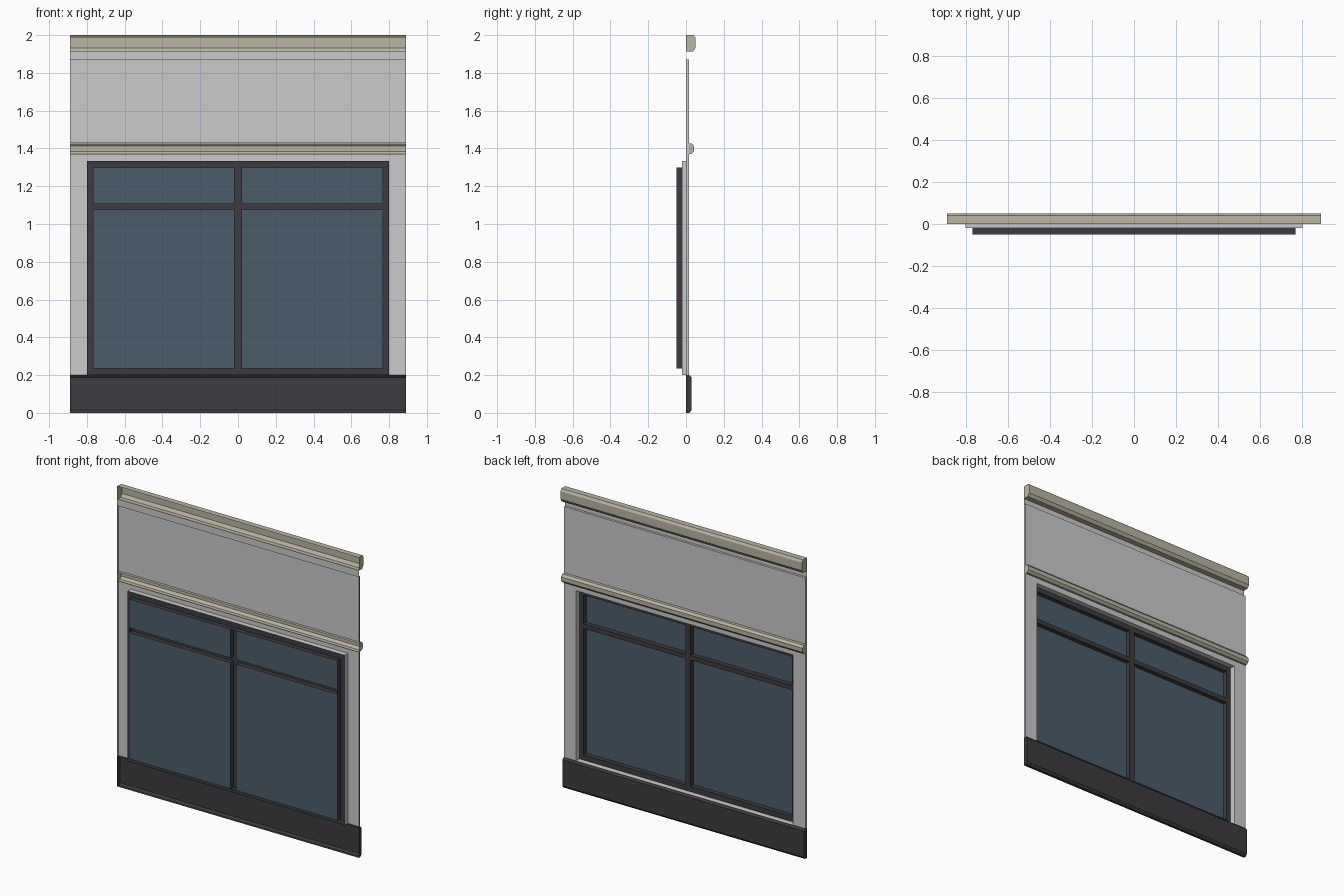
import bpy, bmesh

if "Cube" in bpy.data.objects:
    bpy.data.objects.remove(bpy.data.objects["Cube"])

W = 0.89                      # half width of the panel
OX, OZ0, OZ1 = 0.80, 0.20, 1.333   # window opening
GX, GZ0, GZ1 = 0.768, 0.235, 1.30  # glazed area
FACE, RING, PANE = 0.015, -0.02, -0.05  # depth of wall face, frame and glass


def material(name, rgb):
    m = bpy.data.materials.new(name)
    m.diffuse_color = (*rgb, 1)
    m.use_nodes = True
    m.node_tree.nodes["Principled BSDF"].inputs["Base Color"].default_value = m.diffuse_color
    return m


WALL = material("light grey wall", (0.60, 0.60, 0.60))
TRIM = material("beige trim", (0.49, 0.46, 0.37))
DARK = material("charcoal", (0.047, 0.044, 0.051))
GLASS = material("blue grey glass", (0.071, 0.107, 0.144))


def build(name, mat, quads):
    """Make one object from a list of polygons."""
    bm = bmesh.new()
    for q in quads:
        bm.faces.new([bm.verts.new(p) for p in q])
    bmesh.ops.remove_doubles(bm, verts=bm.verts, dist=1e-5)
    me = bpy.data.meshes.new(name)
    bm.to_mesh(me)
    bm.free()
    me.materials.append(mat)
    ob = bpy.data.objects.new(name, me)
    bpy.context.collection.objects.link(ob)
    return ob


def panel(x0, x1, z0, z1, y):
    """Upright rectangle facing +y."""
    return [(x1, y, z0), (x0, y, z0), (x0, y, z1), (x1, y, z1)]


def moulding(name, mat, profile):
    """Open-backed strip along x with capped ends; profile is (y, z) from bottom to top."""
    quads = [[(W, *a), (-W, *a), (-W, *b), (W, *b)] for a, b in zip(profile, profile[1:])]
    quads.append([(W, *p) for p in profile])
    quads.append([(-W, *p) for p in reversed(profile)])
    return build(name, mat, quads)


def tube(x, z0, z1, ya, yb):
    """Four inward-facing sides of a rectangular opening, from depth ya to yb."""
    c = [(-x, z0), (x, z0), (x, z1), (-x, z1)]
    return [[(a[0], ya, a[1]), (b[0], ya, b[1]), (b[0], yb, b[1]), (a[0], yb, a[1])]
            for a, b in zip(c, c[1:] + c[:1])]


def ring(x, z0, z1, xi, zi0, zi1, y):
    """Flat rectangular ring facing +y."""
    return [panel(-x, -xi, z0, z1, y), panel(xi, x, z0, z1, y),
            panel(-xi, xi, z0, zi0, y), panel(-xi, xi, zi1, z1, y)]


# wall: face around the opening, upper field, returned edges and top strip
TOP = 1.87
wall = [panel(-W, -OX, OZ0, 1.37, FACE), panel(OX, W, OZ0, 1.37, FACE),
        panel(-OX, OX, OZ1, 1.37, FACE), panel(-W, W, 1.43, TOP, FACE),
        [(-W, 0, TOP), (-W, FACE, TOP), (W, FACE, TOP), (W, 0, TOP)],
        panel(-W, W, TOP, 1.915, 0)]
for s in (-1, 1):
    edge = [(s * W, 0, OZ0), (s * W, FACE, OZ0), (s * W, FACE, TOP), (s * W, 0, TOP)]
    wall.append(edge[::-s])
build("wall", WALL, wall)
build("window_reveal", WALL, tube(OX, OZ0, OZ1, RING, FACE))

# mouldings and plinth
moulding("cornice", TRIM, [(0, 1.912), (0.036, 1.912), (0.05, 1.932),
                           (0.05, 1.985), (0.04, 2.0), (0, 2.0)])
moulding("string_course", TRIM, [(0, 1.37), (0.028, 1.37), (0.043, 1.385),
                                 (0.043, 1.412), (0.03, 1.427), (0, 1.427)])
moulding("plinth", DARK, [(0, 0), (0.018, 0), (0.029, 0.014),
                          (0.029, 0.188), (0.018, 0.2), (0, 0.2)])

# window frame: flat ring, then sides running back to the glass
build("window_frame", DARK, ring(OX, OZ0, OZ1, GX, GZ0, GZ1, RING)
      + tube(GX, GZ0, GZ1, PANE, RING))

# glazing bars: open-backed channels standing in front of the glass
B = 0.019
BZ0, BZ1 = 1.077, 1.107
bars = [panel(-B, B, GZ0, GZ1, RING)]
for s in (-1, 1):
    xs = sorted((s * B, s * GX))
    bars.append(panel(*xs, BZ0, BZ1, RING))
    for z0, z1 in ((GZ0, BZ0), (BZ1, GZ1)):
        side = [(s * B, PANE, z0), (s * B, RING, z0), (s * B, RING, z1), (s * B, PANE, z1)]
        bars.append(side[::-s])
    for z, d in ((BZ0, -1), (BZ1, 1)):
        side = [(xs[0], PANE, z), (xs[1], PANE, z), (xs[1], RING, z), (xs[0], RING, z)]
        bars.append(side[::d])
build("glazing_bars", DARK, bars)

# four panes
panes = []
for x0, x1 in ((-GX, -B), (B, GX)):
    for z0, z1 in ((GZ0, BZ0), (BZ1, GZ1)):
        panes.append(panel(x0, x1, z0, z1, PANE))
build("glass_panes", GLASS, panes)
